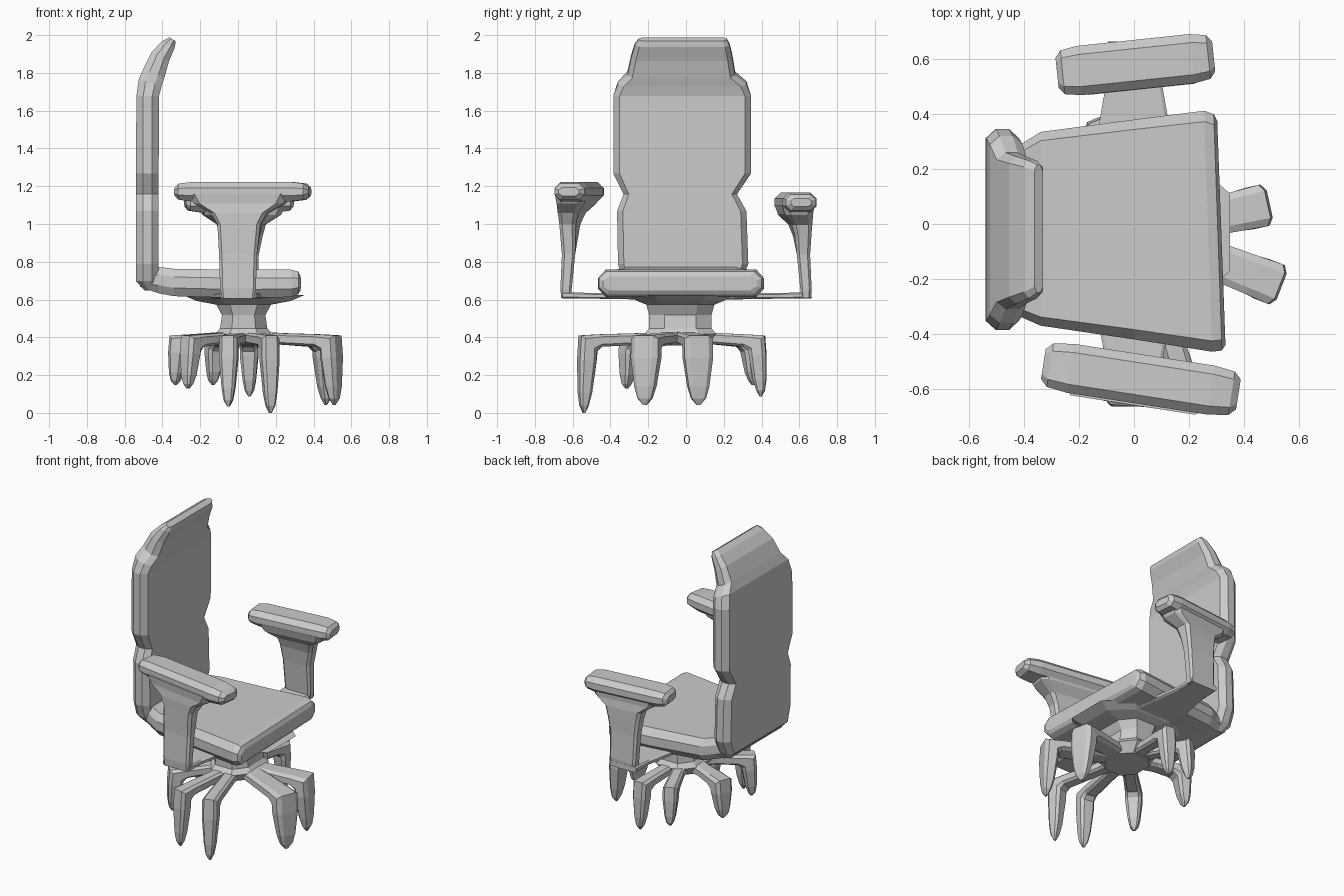
import bpy, bmesh, math
from mathutils import Vector


def loft(name, rings, cu=0.3, cv=0.45):
    """Skin chamfered-rectangle sections; ring = (centre, half axis u, half axis v)."""
    bm = bmesh.new()
    corners = [(1, cv - 1), (1, 1 - cv), (1 - cu, 1), (cu - 1, 1),
               (-1, 1 - cv), (-1, cv - 1), (cu - 1, -1), (1 - cu, -1)]
    loops = []
    for c, u, v in rings:
        c, u, v = Vector(c), Vector(u), Vector(v)
        loops.append([bm.verts.new(c + u * a + v * b) for a, b in corners])
    for lo, hi in zip(loops, loops[1:]):
        for i in range(8):
            j = (i + 1) % 8
            bm.faces.new((lo[i], lo[j], hi[j], hi[i]))
    bm.faces.new(loops[0])
    bm.faces.new(loops[-1])
    bmesh.ops.recalc_face_normals(bm, faces=bm.faces)
    mesh = bpy.data.meshes.new(name)
    bm.to_mesh(mesh)
    bm.free()
    obj = bpy.data.objects.new(name, mesh)
    bpy.context.collection.objects.link(obj)
    return obj


def upright(name, rows, **kw):
    """Loft along z; row = (z, x centre, half x, y centre, half y)."""
    return loft(name, [((x, y, z), (0, hy, 0), (hx, 0, 0))
                       for z, x, hx, y, hy in rows], **kw)


# Backrest with waist and a headrest that leans forward
back = []
for z, x, hx, y0, y1, tilt in [
        (0.66, -0.46, 0.035, -0.29, 0.25, 0), (0.71, -0.48, 0.06, -0.33, 0.29, 0),
        (0.80, -0.48, 0.06, -0.36, 0.33, 0), (1.08, -0.48, 0.06, -0.365, 0.32, 0),
        (1.17, -0.48, 0.06, -0.33, 0.27, 0), (1.28, -0.48, 0.06, -0.385, 0.345, 0),
        (1.69, -0.478, 0.06, -0.385, 0.345, 0), (1.76, -0.465, 0.06, -0.36, 0.32, -0.02),
        (1.81, -0.445, 0.055, -0.31, 0.26, -0.025), (1.90, -0.41, 0.045, -0.29, 0.245, -0.025),
        (1.965, -0.367, 0.034, -0.27, 0.23, -0.015), (1.99, -0.347, 0.016, -0.25, 0.215, -0.01)]:
    back.append(((x, (y0 + y1) / 2, z), (0, (y1 - y0) / 2, 0), (hx, 0, tilt)))
loft("backrest", back, cu=0.09, cv=0.6)

# Seat cushion, widening towards the front
seat = []
for x, y0, y1, z0, z1, skew in [
        (-0.52, -0.29, 0.26, 0.68, 0.75, 0), (-0.42, -0.335, 0.285, 0.645, 0.785, 0),
        (-0.34, -0.37, 0.335, 0.63, 0.775, 0), (0.0, -0.42, 0.38, 0.62, 0.77, 0),
        (0.27, -0.465, 0.412, 0.625, 0.77, -0.015), (0.305, -0.46, 0.40, 0.64, 0.76, -0.015),
        (0.318, -0.44, 0.375, 0.66, 0.735, -0.015)]:
    seat.append(((x, (y0 + y1) / 2, (z0 + z1) / 2),
                 (skew, (y1 - y0) / 2, 0), (0, 0, (z1 - z0) / 2)))
loft("seat", seat, cu=0.09, cv=0.6)

# Armrests: under-seat bracket, flared post and pad on each side
# side, post x, bracket y, post shift, pad top z, pad back end, pad front end
arms = [("left", 0.01, 0.67, 0.0, 1.178, (-0.28, 0.55), (0.29, 0.61)),
        ("right", 0.0, -0.66, 0.06, 1.235, (-0.33, -0.51), (0.38, -0.62))]
for side, px, by, dz, top, p0, p1 in arms:
    s = 1 if by > 0 else -1
    loft(side + "_arm_bracket",
         [((0.0, s * y, z), (hx, 0, 0), (0, 0, h)) for y, hx, z, h in
          [(0.0, 0.2, 0.62, 0.015), (0.35, 0.13, 0.63, 0.015),
           (0.52, 0.1, 0.632, 0.015), (abs(by) - 0.005, 0.095, 0.635, 0.018)]], cu=0.1)
    a = math.atan2(p1[1] - p0[1], p1[0] - p0[0])
    ux, uy = math.cos(a), math.sin(a)
    nx, ny = -uy, ux
    post = []
    for z, hx, y, hy in [(0.62, 0.09, 0.635, 0.026), (0.67, 0.095, 0.635, 0.03),
                         (0.85, 0.1, 0.622, 0.035), (0.95 + dz, 0.115, 0.615, 0.044),
                         (1.01 + dz, 0.15, 0.605, 0.055), (1.06 + dz, 0.24, 0.58, 0.075),
                         (1.11 + dz, 0.27, 0.575, 0.085)]:
        k = min(1, max(0, (z - 0.85) / 0.2))
        hx *= 1 if s < 0 or z < 1 else 0.85
        post.append(((px + 0.01 * k, s * y, z),
                     (hx * (1 - k + k * ux), hx * k * uy, 0),
                     (hy * k * nx, hy * (1 - k + k * ny), 0)))
    loft(side + "_arm_post", post, cu=0.15, cv=0.4)
    pad = []
    for t, w, h in [(0, 0.055, 0.022), (0.035, 0.08, 0.043), (0.14, 0.09, 0.052),
                    (0.86, 0.09, 0.052), (0.965, 0.08, 0.043), (1, 0.055, 0.022)]:
        pad.append(((p0[0] + t * (p1[0] - p0[0]), p0[1] + t * (p1[1] - p0[1]), top - 0.052),
                    (nx * w, ny * w, 0), (0, 0, h)))
    loft(side + "_arm_pad", pad, cu=0.35, cv=0.6)

# Seat pan and central column
cx, cy = 0.03, -0.03
upright("column", [(0.37, cx, 0.12, cy, 0.13), (0.43, cx, 0.15, cy, 0.19),
                   (0.46, cx, 0.125, cy, 0.165), (0.53, cx, 0.115, cy, 0.165),
                   (0.585, cx, 0.145, cy, 0.18), (0.605, cx, 0.25, cy, 0.23),
                   (0.635, cx, 0.32, cy, 0.28)], cu=0.5, cv=0.5)

# Eight claw-like legs: tip x, tip y, tip z, half width
legs = [(0.46, 0.065, 0.055, 0.077), (0.505, -0.215, 0.055, 0.077),
        (0.17, -0.535, 0.012, 0.048), (-0.05, -0.53, 0.045, 0.048),
        (-0.26, -0.31, 0.14, 0.05), (-0.325, 0.08, 0.16, 0.06),
        (-0.13, 0.35, 0.16, 0.045), (0.06, 0.39, 0.10, 0.048)]
for n, (tx, ty, tz, w) in enumerate(legs, 1):
    d = Vector((tx - cx, ty - cy, 0))
    reach = d.length
    d.normalize()
    side = Vector((-d.y, d.x, 0))
    up = Vector((0, 0, 1))
    hub = Vector((cx, cy, 0))

    def ring(r, z, width, normal):
        return (hub + d * r + up * z, side * width, normal)

    drop = 0.4 - tz
    rings = [ring(0.06, 0.41, 0.06, up * 0.035),
             ring(0.19, 0.405, w * 0.85, up * 0.03),
             ring(reach - 0.08, 0.395, w * 0.95, up * 0.033),
             ring(reach - 0.015, 0.38, w, (up + d) * 0.042),
             ring(reach - 0.01, tz + drop * 0.72, w, d * 0.045),
             ring(reach, tz + drop * 0.28, w * 0.72, d * 0.034),
             ring(reach + 0.005, tz + drop * 0.1, w * 0.5, d * 0.022),
             ring(reach + 0.005, tz, w * 0.14, d * 0.006)]
    loft(f"leg_{n}", rings, cu=0.35, cv=0.4)

# Rest the lowest leg tip on the ground
low = min(v.co.z for o in bpy.data.objects for v in o.data.vertices)
for o in bpy.data.objects:
    o.location.z -= low
